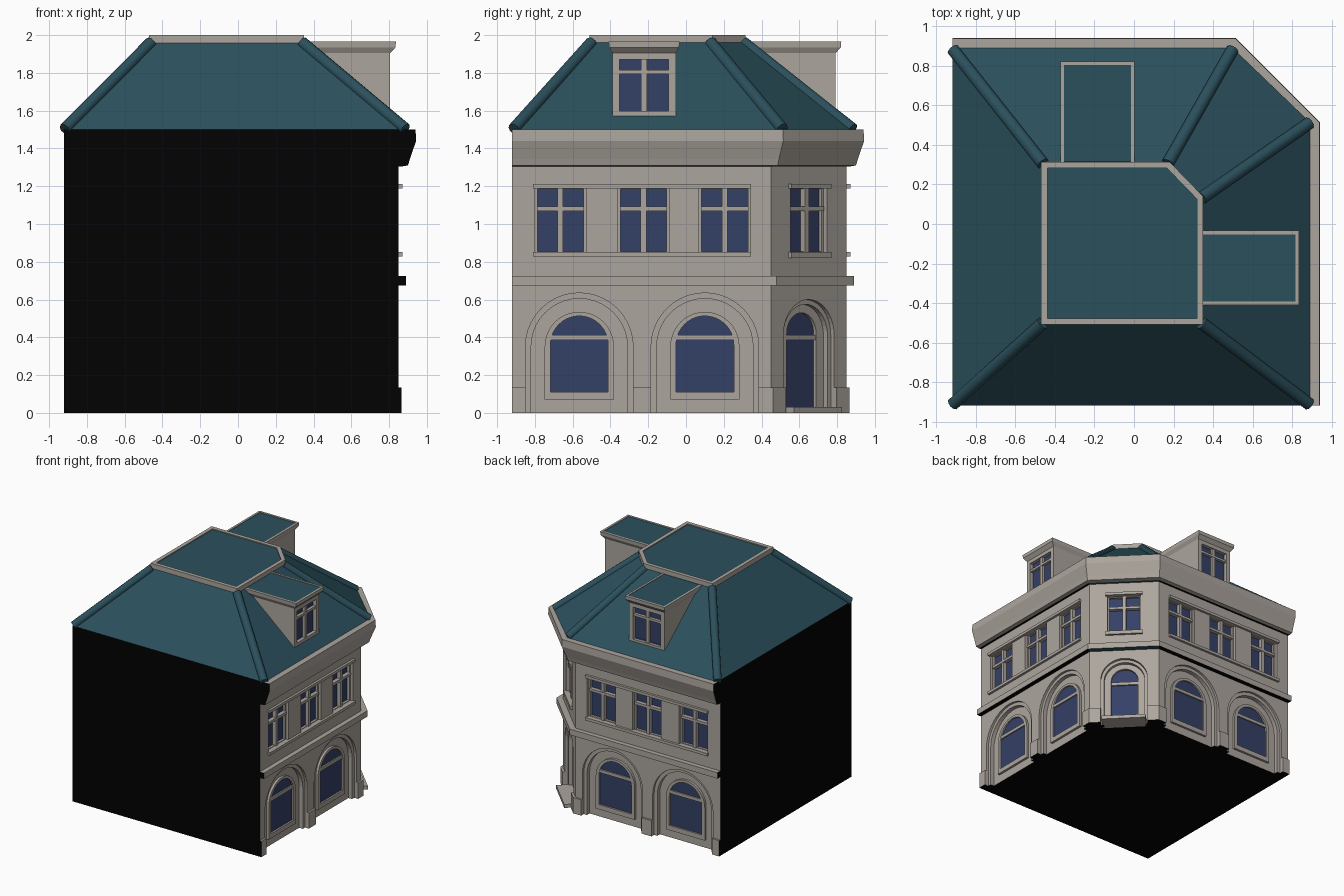
import bpy, bmesh, math
from mathutils import Matrix, Vector

if "Cube" in bpy.data.objects:
    bpy.data.objects.remove(bpy.data.objects["Cube"])


def material(name, rgb):
    m = bpy.data.materials.new(name)
    m.diffuse_color = (*rgb, 1)
    m.use_nodes = True
    m.node_tree.nodes["Principled BSDF"].inputs["Base Color"].default_value = m.diffuse_color
    return m


STONE = material("stone", (0.415, 0.378, 0.34))
TEAL = material("teal_roof", (0.024, 0.080, 0.108))
GLASS = material("blue_glass", (0.034, 0.051, 0.133))
BLACK = material("black_wall", (0.0005, 0.0005, 0.0005))


def finish(name, bm, *mats):
    bmesh.ops.recalc_face_normals(bm, faces=bm.faces[:])
    me = bpy.data.meshes.new(name)
    bm.to_mesh(me)
    bm.free()
    for m in mats:
        me.materials.append(m)
    ob = bpy.data.objects.new(name, me)
    bpy.context.collection.objects.link(ob)
    return ob


def frame(origin, u, n):
    """Local frame of a facade: x along the wall, y outwards, z up."""
    m = Matrix.Identity(4)
    m.col[0][:3], m.col[1][:3], m.col[3][:3] = u, n, origin
    return m


S = math.sqrt(0.5)
RIGHT = frame((0.85, 0, 0), (0, 1, 0), (1, 0, 0))
BACK = frame((0, 0.85, 0), (1, 0, 0), (0, 1, 0))
CORNER = frame((0.65, 0.65, 0), (S, -S, 0), (S, S, 0))
SIDES = (RIGHT, BACK)


def rect(u0, u1, z0, z1):
    return [(u0, z0), (u1, z0), (u1, z1), (u0, z1)]


def arch(c, r, spring, bottom, n=20):
    arc = [(c + r * math.cos(math.pi * i / n), spring + r * math.sin(math.pi * i / n))
           for i in range(n + 1)]
    return [(c - r, bottom), (c + r, bottom)] + arc


def loop(bm, m, pts, n):
    return [bm.verts.new(m @ Vector((u, n, z))) for u, z in pts]


def bridge(bm, a, b):
    for i in range(len(a)):
        j = (i + 1) % len(a)
        bm.faces.new((a[i], a[j], b[j], b[i]))


def prism(bm, m, pts, n0, n1):
    a, b = loop(bm, m, pts, n0), loop(bm, m, pts, n1)
    bridge(bm, a, b)
    bm.faces.new(a)
    return bm.faces.new(b)


def ring(bm, m, outer, inner, n0, n1):
    o0, o1 = loop(bm, m, outer, n0), loop(bm, m, outer, n1)
    i0, i1 = loop(bm, m, inner, n0), loop(bm, m, inner, n1)
    for a, b in ((o0, o1), (o1, i1), (i1, i0), (i0, o0)):
        bridge(bm, a, b)


def stack(bm, outlines):
    """Solid through plan outlines given as (points, z); returns the top face."""
    loops = [[bm.verts.new((x, y, z)) for x, y in pts] for pts, z in outlines]
    for a, b in zip(loops, loops[1:]):
        bridge(bm, a, b)
    bm.faces.new(loops[0])
    return bm.faces.new(loops[-1])


# Building body: plinth, walls, belt and cornice as one profile (offset, height)
PROFILE = [(.016, 0), (.016, .135), (0, .135), (0, .675), (.04, .675), (.04, .725), (0, .725),
           (0, 1.305), (.02, 1.305), (.05, 1.31), (.06, 1.345), (.093, 1.44), (.09, 1.5)]
bm = bmesh.new()
rows = [[bm.verts.new(p) for p in ((.85 + d, -.92, z), (.85 + d, .45 + .7 * d, z),
                                   (.45 + .7 * d, .85 + d, z), (-.92, .85 + d, z))]
        for d, z in PROFILE]
a0, a1 = bm.verts.new((-.92, -.92, 0)), bm.verts.new((-.92, -.92, 1.5))
for r, s in zip(rows, rows[1:]):
    for i in range(3):
        bm.faces.new((r[i], r[i + 1], s[i + 1], s[i]))
bm.faces.new([a0] + [r[0] for r in rows] + [a1])
bm.faces.new([a0] + [r[3] for r in rows] + [a1])
bm.faces.new([a0] + rows[0])
bm.faces.new([a1] + rows[-1])
bmesh.ops.recalc_face_normals(bm, faces=bm.faces[:])
for f in bm.faces:  # party walls and undersides are black, corner undersides teal
    c = f.calc_center_median()
    if f.normal.x < -.9 or f.normal.y < -.9 or f.normal.z < -.995:
        f.material_index = 2 if c.z > .1 and min(c.x, c.y) > .5 else 1
body = finish("building_body", bm, STONE, BLACK, TEAL)

# Recesses cut in two steps
ARCHES = (-.565, .10)
WINDOWS = (-.665, -.225, .205)
outer_cut, inner_cut = bmesh.new(), bmesh.new()
for m in SIDES:
    for c in ARCHES:
        prism(outer_cut, m, arch(c, .285, .35, -.05), -.02, .15)
        prism(inner_cut, m, arch(c, .255, .35, -.06), -.055, .16)
    for c in WINDOWS:
        prism(outer_cut, m, rect(c - .135, c + .135, .85, 1.19), -.05, .15)
prism(outer_cut, CORNER, rect(-.135, .135, .85, 1.19), -.05, .15)
prism(outer_cut, CORNER, arch(0, .19, .41, -.05), -.025, .15)
prism(inner_cut, CORNER, arch(0, .165, .41, -.06), -.08, .16)
for name, cut in (("outer_cutter", outer_cut), ("inner_cutter", inner_cut)):
    cutter = finish(name, cut)
    cutter.hide_render = True
    mod = body.modifiers.new(name, 'BOOLEAN')
    mod.operation, mod.solver, mod.object = 'DIFFERENCE', 'EXACT', cutter
    bpy.context.view_layer.objects.active = body
    bpy.ops.object.modifier_apply(modifier=mod.name)
    bpy.data.objects.remove(cutter)

# Windows, door, sills and lintels
frames, glass, bands = bmesh.new(), bmesh.new(), bmesh.new()


def cross_window(m, c):
    prism(glass, m, rect(c - .135, c + .135, .85, 1.19), -.055, -.046)
    ring(frames, m, rect(c - .135, c + .135, .85, 1.19),
         rect(c - .122, c + .122, .855, 1.185), -.05, -.025)
    prism(frames, m, rect(c - .015, c + .015, .85, 1.19), -.05, -.015)
    prism(frames, m, rect(c - .125, c + .125, 1.07, 1.092), -.05, -.012)


for m in SIDES:
    for c in WINDOWS:
        cross_window(m, c)
    for c in ARCHES:
        ring(frames, m, arch(c, .183, .352, .07), arch(c, .153, .36, .11), -.06, -.035)
        prism(glass, m, arch(c, .16, .36, .10), -.056, -.049)
        prism(frames, m, rect(c - .153, c + .153, .385, .412), -.055, -.037)
    for z0, z1 in ((.828, .852), (1.188, 1.212)):
        prism(bands, m, rect(-.81, .345, z0, z1), -.01, .02)
cross_window(CORNER, 0)
for z0, z1 in ((.82, .852), (1.188, 1.212)):
    prism(bands, CORNER, rect(-.15, .15, z0, z1), -.01, .02)
ring(frames, CORNER, arch(0, .165, .41, 0), arch(0, .11, .42, .03), -.08, -.055)
prism(glass, CORNER, arch(0, .115, .42, .03), -.082, -.074)
prism(frames, CORNER, rect(-.11, .11, .385, .412), -.08, -.06)
finish("window_frames", frames, STONE)
finish("window_glass", glass, GLASS)
finish("sills_and_lintels", bands, STONE)
step = bmesh.new()
prism(step, CORNER, rect(-.18, .18, 0, .03), -.08, .07)
finish("door_step", step, STONE)

# Roof slopes and hip rolls
BASE = [(-.92, -.92), (.89, -.92), (.89, .515), (.50, .89), (-.92, .89)]
DECK = [(-.46, -.50), (.34, -.50), (.34, .13), (.17, .305), (-.46, .305)]
bm = bmesh.new()
stack(bm, [(BASE, 1.5), (DECK, 1.97)])
finish("roof_slopes", bm, TEAL)
bm = bmesh.new()
for (x0, y0), (x1, y1) in zip(BASE, DECK):
    p, q = Vector((x0 * .995, y0 * .99, 1.503)), Vector((x1, y1, 1.96))
    rot = (q - p).to_track_quat('Z', 'Y').to_matrix().to_4x4()
    bmesh.ops.create_cone(bm, cap_ends=True, segments=10, radius1=.033, radius2=.033,
                          depth=(q - p).length, matrix=Matrix.Translation((p + q) / 2) @ rot)
for f in bm.faces:
    f.smooth = len(f.verts) == 4
finish("hip_rolls", bm, TEAL)


def inset(bm, face, width, depth):
    """Flat border, then a straight step down to a recoloured panel."""
    bmesh.ops.recalc_face_normals(bm, faces=bm.faces[:])
    bmesh.ops.inset_individual(bm, faces=[face], thickness=width, use_even_offset=True)
    bmesh.ops.inset_individual(bm, faces=[face], thickness=0, depth=depth)
    face.material_index = 1


# Flat roof deck with stone rim
bm = bmesh.new()
rim = [(x + (.01 if x > 0 else -.01), y + (.01 if y > 0 else -.01)) for x, y in DECK]
inset(bm, stack(bm, [(rim, 1.953), (rim, 2.0)]), .032, -.008)
finish("roof_deck", bm, STONE, TEAL)

# Dormers: box with recessed window, bars and flared cap
for m, side, c, shift in ((RIGHT, "right", -.222, .006), (BACK, "back", -.185, -.008)):
    m = m @ Matrix.Translation((0, shift, 0))
    bm = bmesh.new()
    front = prism(bm, m, rect(c - .168, c + .168, 1.56, 1.91), -.53, -.05)
    inset(bm, front, .038, -.03)
    prism(bm, m, rect(c - .015, c + .015, 1.595, 1.875), -.082, -.058)
    prism(bm, m, rect(c - .13, c + .13, 1.795, 1.815), -.082, -.055)
    finish(side + "_dormer", bm, STONE, GLASS)
    bm = bmesh.new()
    outlines = []
    for w, n, z in ((.168, -.05, 1.905), (.185, -.022, 1.935), (.188, -.02, 1.965)):
        pts = [(c - w, -.55), (c + w, -.55), (c + w, n), (c - w, n)]
        outlines.append(([tuple((m @ Vector((u, v, 0)))[:2]) for u, v in pts], z))
    inset(bm, stack(bm, outlines), .018, -.004)
    finish(side + "_dormer_cap", bm, STONE, TEAL)
